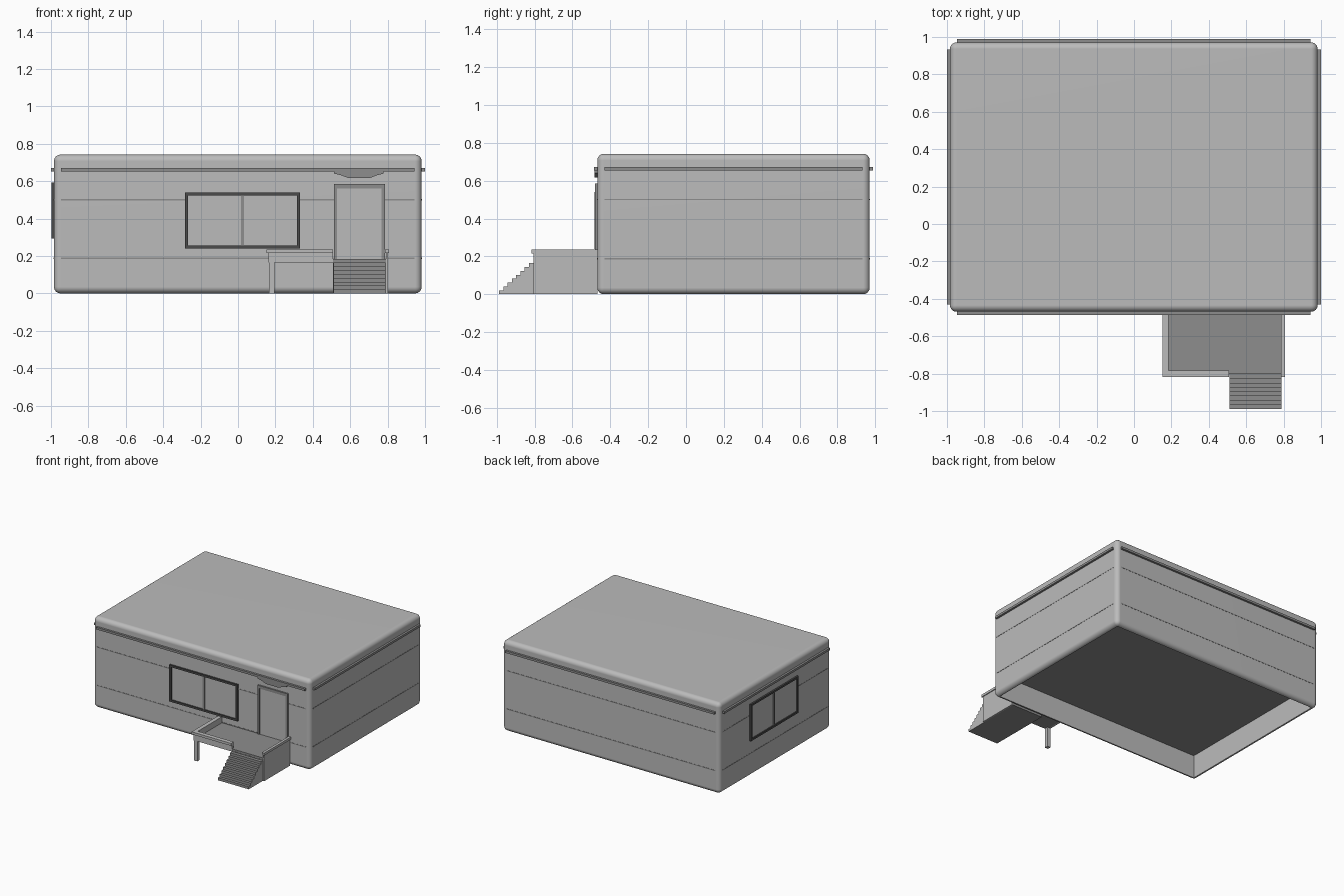
import bpy, bmesh, math
from mathutils import Matrix

if "Cube" in bpy.data.objects:
    bpy.data.objects.remove(bpy.data.objects["Cube"], do_unlink=True)


def material(name, value):
    m = bpy.data.materials.new(name)
    m.use_nodes = True
    col = (value, value, value, 1)
    m.diffuse_color = col
    m.node_tree.nodes["Principled BSDF"].inputs["Base Color"].default_value = col
    return m


LIGHT = material("light_grey", 0.5)
DARK = material("dark_grey", 0.27)
BLACK = material("charcoal", 0.07)

# Main extents of the building
X0, X1, Y0, Y1, H = -0.984, 0.982, -0.469, 0.971, 0.742
R = 0.035


def finish(name, bm, *mats):
    bmesh.ops.recalc_face_normals(bm, faces=bm.faces)
    me = bpy.data.meshes.new(name)
    bm.to_mesh(me)
    bm.free()
    for m in mats:
        me.materials.append(m)
    ob = bpy.data.objects.new(name, me)
    bpy.context.collection.objects.link(ob)
    return ob


def add_box(bm, x0, x1, y0, y1, z0, z1):
    size = Matrix.Diagonal((x1 - x0, y1 - y0, z1 - z0, 1))
    mid = Matrix.Translation(((x0 + x1) / 2, (y0 + y1) / 2, (z0 + z1) / 2))
    bmesh.ops.create_cube(bm, size=1, matrix=mid @ size)


def boxes(name, mat, *dims):
    bm = bmesh.new()
    for d in dims:
        add_box(bm, *d)
    return finish(name, bm, mat)


def prism(name, points, axis, a, b, *mats):
    """Extrude a 2D outline along x (points are y, z) or y (points are x, z)."""
    bm = bmesh.new()
    put = (lambda p, t: (t, p[0], p[1])) if axis == "x" else (lambda p, t: (p[0], t, p[1]))
    face = bm.faces.new([bm.verts.new(put(p, a)) for p in points])
    new = bmesh.ops.extrude_face_region(bm, geom=[face])["geom"]
    shift = (b - a, 0, 0) if axis == "x" else (0, b - a, 0)
    bmesh.ops.translate(bm, vec=shift, verts=[v for v in new if isinstance(v, bmesh.types.BMVert)])
    return finish(name, bm, *mats)


# Rounded body with a recessed dark underside
bm = bmesh.new()
add_box(bm, X0, X1, Y0, Y1, 0, H)
bmesh.ops.bevel(bm, geom=bm.edges[:], offset=R, segments=6, profile=0.5, affect="EDGES")
bm.normal_update()
bottom = min(bm.faces, key=lambda f: f.calc_center_median().z)
new = bmesh.ops.extrude_face_region(bm, geom=[bottom])["geom"]
bmesh.ops.translate(bm, vec=(0, 0, 0.19), verts=[v for v in new if isinstance(v, bmesh.types.BMVert)])
if bottom.is_valid:
    bm.faces.remove(bottom)
for f in new:
    if isinstance(f, bmesh.types.BMFace):
        f.material_index = 1
body = finish("body", bm, LIGHT, DARK)
bpy.ops.object.select_all(action="DESELECT")
body.select_set(True)
bpy.context.view_layer.objects.active = body
bpy.ops.object.shade_smooth_by_angle(angle=math.radians(35))
wn = body.modifiers.new("weighted_normals", "WEIGHTED_NORMAL")
wn.keep_sharp = True


# Horizontal bands on all four walls
def band(name, z0, z1, out):
    e = R + 0.003
    boxes(name, DARK,
          (X0 + e, X1 - e, Y0 - out, Y0 + 0.01, z0, z1),
          (X0 + e, X1 - e, Y1 - 0.01, Y1 + out, z0, z1),
          (X0 - out, X0 + 0.01, Y0 + e, Y1 - e, z0, z1),
          (X1 - 0.01, X1 + out, Y0 + e, Y1 - e, z0, z1))


band("gutter", 0.653, 0.671, 0.017)
band("upper_panel_seam", 0.497, 0.504, 0.0015)
band("lower_panel_seam", 0.184, 0.191, 0.0015)


# Two-pane windows on the front and the -x end
def window(name, u0, z0, front):
    w, h, t = 0.615, 0.3, 0.016
    u1, z1, mid = u0 + w, z0 + h, u0 + w / 2

    def place(a, b, c, d, out):
        if front:
            return (a, b, Y0 - out, Y0 + 0.005, c, d)
        return (X0 - out, X0 + 0.005, a, b, c, d)

    boxes(name + "_frame", BLACK,
          place(u0, u1, z0, z0 + t, 0.014), place(u0, u1, z1 - t, z1, 0.014),
          place(u0, u0 + t, z0 + t, z1 - t, 0.014), place(u1 - t, u1, z0 + t, z1 - t, 0.014))
    boxes(name + "_mullion", DARK, place(mid - 0.008, mid + 0.008, z0 + t, z1 - t, 0.012))
    boxes(name + "_panes", LIGHT, place(u0 + t, u1 - t, z0 + t, z1 - t, 0.004))


window("front_window", -0.284, 0.239, True)
window("end_window", -0.03, 0.294, False)

# Door with its frame, and the shaped canopy plate above it
boxes("door_frame", DARK,
      (0.512, 0.529, Y0 - 0.012, Y0, 0.185, 0.585),
      (0.768, 0.785, Y0 - 0.012, Y0, 0.185, 0.585),
      (0.529, 0.768, Y0 - 0.012, Y0, 0.561, 0.585))
boxes("door", LIGHT, (0.529, 0.768, Y0 - 0.005, Y0, 0.185, 0.561))
prism("door_canopy",
      [(0.514, 0.655), (0.514, 0.64), (0.547, 0.633), (0.592, 0.616),
       (0.702, 0.616), (0.747, 0.633), (0.777, 0.64), (0.777, 0.655)],
      "y", Y0 - 0.014, Y0, DARK)

# Porch: dark floor, fascia boards with a lipped rail, solid side, one post
DF, DZ = -0.807, 0.185
boxes("porch_floor", DARK, (0.179, 0.793, DF + 0.005, Y0, 0.165, DZ))
boxes("porch_base", DARK, (0.509, 0.79, DF + 0.004, Y0, 0.0, 0.17))
boxes("porch_fascia", LIGHT,
      (0.164, 0.184, DF, Y0, 0.165, 0.22),
      (0.184, 0.509, DF, DF + 0.025, 0.165, 0.22))
boxes("porch_side", LIGHT, (0.79, 0.801, DF, Y0, 0.0, 0.22))
boxes("porch_rail", LIGHT,
      (0.152, 0.185, DF - 0.01, Y0, 0.215, 0.235),
      (0.185, 0.509, DF - 0.01, DF + 0.025, 0.215, 0.235),
      (0.787, 0.808, DF - 0.01, Y0, 0.215, 0.235))
boxes("porch_post", LIGHT, (0.166, 0.196, DF + 0.002, DF + 0.032, 0.0, 0.166))

# Stairs: dark treads and risers, light sides
N, SY = 8, -0.988
run, rise = (DF - SY) / N, DZ / (N + 1)
outline = [(DF + 0.004, 0.0), (SY, 0.0)]
for i in range(N):
    outline += [(SY + i * run, (i + 1) * rise), (SY + (i + 1) * run, (i + 1) * rise)]
outline.append((DF + 0.004, N * rise))
stairs = prism("stairs", outline, "x", 0.51, 0.789, DARK, LIGHT)
for p in stairs.data.polygons:
    p.material_index = 1 if abs(p.normal.x) > 0.5 else 0
